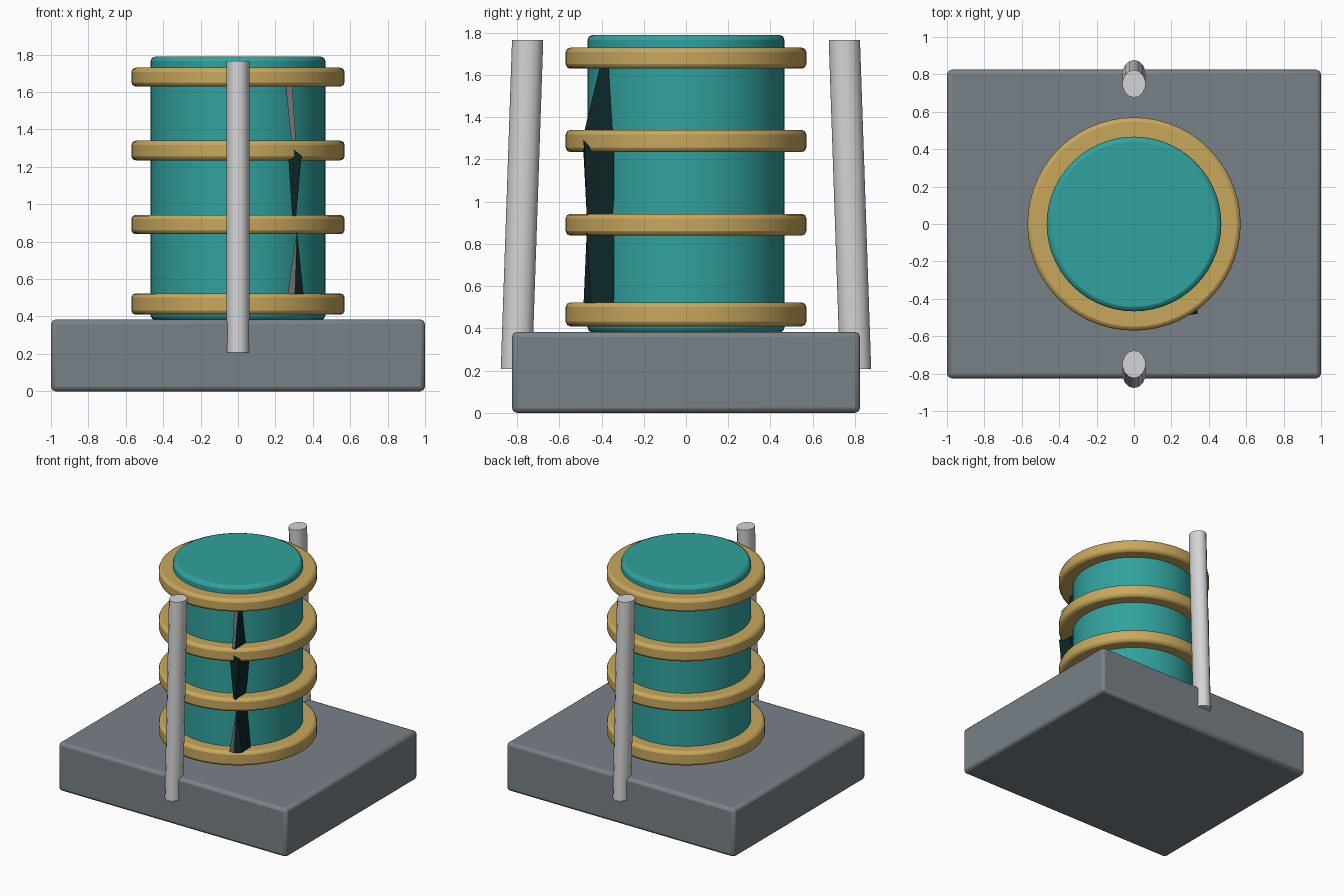
import bpy, bmesh, math
from mathutils import Matrix

cube = bpy.data.objects.get("Cube")
if cube:
    bpy.data.objects.remove(cube, do_unlink=True)


def material(name, r, g, b):
    m = bpy.data.materials.new(name)
    m.use_nodes = True
    m.diffuse_color = (r, g, b, 1)
    m.node_tree.nodes["Principled BSDF"].inputs["Base Color"].default_value = (r, g, b, 1)
    return m


slate = material("slate", 0.19, 0.22, 0.245)
teal = material("teal", 0.03, 0.36, 0.34)
gold = material("gold", 0.58, 0.39, 0.11)
silver = material("silver", 0.66, 0.66, 0.67)
dark = material("dark crack", 0.004, 0.02, 0.02)
grey = material("crack grey", 0.15, 0.15, 0.16)


def add_object(name, bm, mat, bevel=0, smooth=True):
    bmesh.ops.recalc_face_normals(bm, faces=bm.faces)
    mesh = bpy.data.meshes.new(name)
    bm.to_mesh(mesh)
    bm.free()
    ob = bpy.data.objects.new(name, mesh)
    bpy.context.collection.objects.link(ob)
    mesh.materials.append(mat)
    if bevel:
        mod = ob.modifiers.new("Bevel", "BEVEL")
        mod.width, mod.segments = bevel, 2
        mod.limit_method, mod.angle_limit = "ANGLE", math.radians(40)
    if smooth:
        bpy.ops.object.select_all(action="DESELECT")
        ob.select_set(True)
        bpy.context.view_layer.objects.active = ob
        bpy.ops.object.shade_smooth_by_angle(angle=math.radians(35))
    return ob


def cylinder(name, radius, z0, z1, mat, bevel):
    bm = bmesh.new()
    bmesh.ops.create_cone(bm, cap_ends=True, segments=56, radius1=radius, radius2=radius,
                          depth=z1 - z0, matrix=Matrix.Translation((0, 0, (z0 + z1) / 2)))
    return add_object(name, bm, mat, bevel)


# Base block
bm = bmesh.new()
bmesh.ops.create_cube(bm, size=1, matrix=Matrix.Translation((0, 0, 0.192)) @ Matrix.Diagonal((2, 1.65, 0.384, 1)))
add_object("base", bm, slate, 0.025)

# Drum and its hoops
cylinder("drum", 0.467, 0.38, 1.79, teal, 0.025)
for i, (z0, z1) in enumerate([(0.41, 0.523), (0.84, 0.943), (1.235, 1.34), (1.63, 1.73)]):
    cylinder(f"hoop_{i + 1}", 0.57, z0, z1, gold, 0.022)

# Leaning rods, oval in section with level ends
for name, side in (("front_rod", -1), ("back_rod", 1)):
    bm = bmesh.new()
    bmesh.ops.create_cone(bm, cap_ends=True, segments=14, radius1=1, radius2=1, depth=1)
    for v in bm.verts:
        t = v.co.z + 0.5
        v.co = (v.co.x * 0.062, v.co.y * 0.074 + side * (0.803 - 0.053 * t), 0.208 + 1.557 * t)
    add_object(name, bm, silver)


# Jagged crack: tapered prisms standing out of the drum's front
def shard(name, outline, front_mat):
    """outline: (x, front y, z) corners; the back is pushed inside the drum."""
    bm = bmesh.new()
    front = [bm.verts.new(p) for p in outline]
    back = [bm.verts.new((x, -0.34, z)) for x, y, z in outline]
    bm.faces.new(front)
    bm.faces.new(back[::-1])
    n = len(front)
    for i in range(n):
        j = (i + 1) % n
        bm.faces.new((front[i], back[i], back[j], front[j]))
    ob = add_object(name, bm, front_mat, smooth=False)
    ob.data.materials.append(dark)
    for p in ob.data.polygons:
        p.material_index = 1 if p.normal.x > 0.3 else 0


shard("crack_top", [(0.255, -0.41, 1.63), (0.29, -0.41, 1.63), (0.31, -0.48, 1.34), (0.285, -0.48, 1.34)], grey)
shard("crack_middle", [(0.265, -0.49, 1.32), (0.34, -0.48, 1.26), (0.31, -0.47, 0.93), (0.29, -0.47, 0.93)], dark)
shard("crack_lower_left", [(0.265, -0.485, 0.52), (0.305, -0.485, 0.52), (0.315, -0.47, 0.86)], grey)
shard("crack_lower_right", [(0.305, -0.485, 0.52), (0.35, -0.45, 0.52), (0.315, -0.47, 0.86)], dark)
